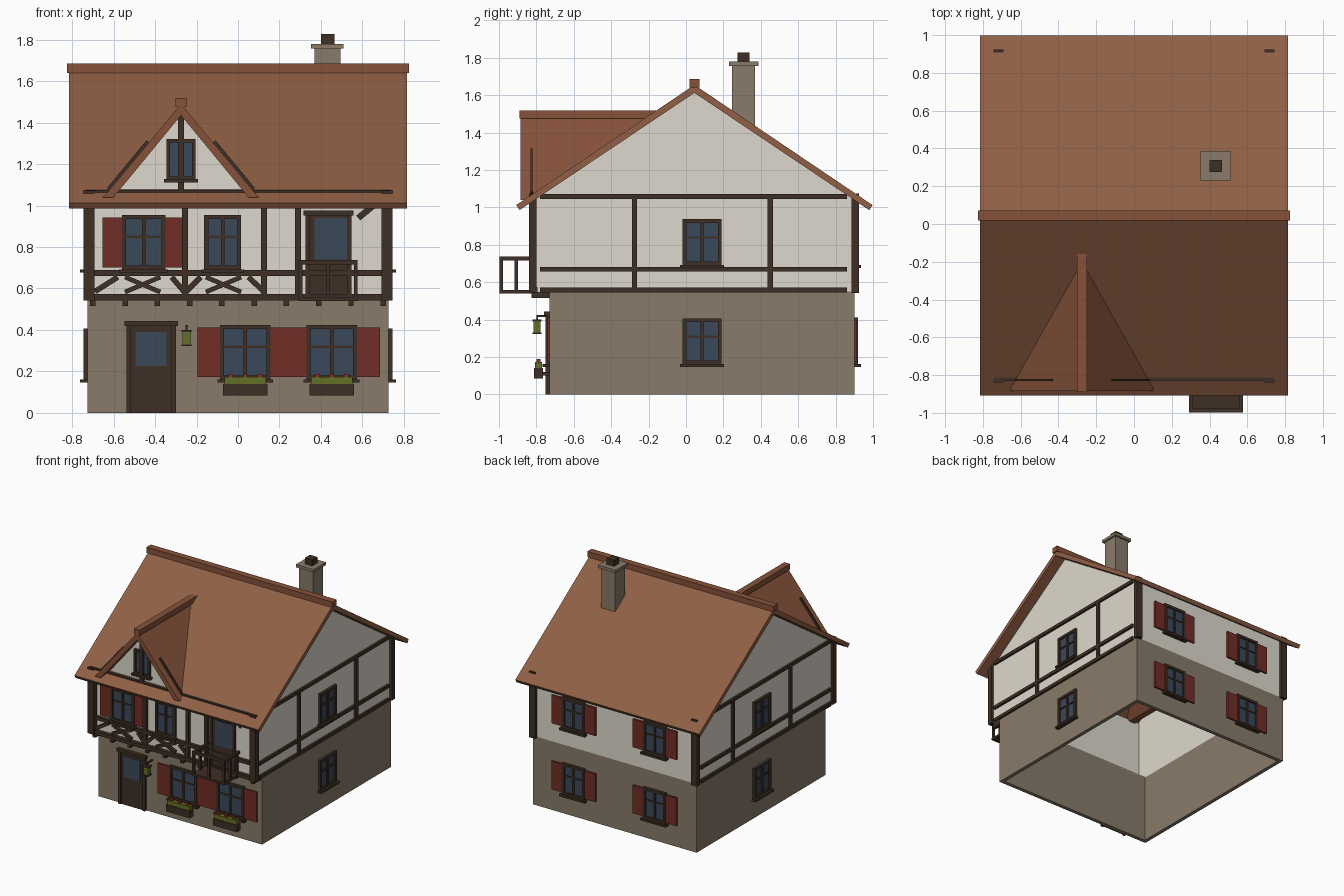
import bpy, bmesh, math
from mathutils import Vector

if "Cube" in bpy.data.objects:
    bpy.data.objects.remove(bpy.data.objects["Cube"])


def mat(name, r, g, b):
    lin = [((c / 255 + 0.055) / 1.055) ** 2.4 for c in (r, g, b)]
    m = bpy.data.materials.new(name)
    m.diffuse_color = (*lin, 1)
    m.use_nodes = True
    m.node_tree.nodes["Principled BSDF"].inputs["Base Color"].default_value = m.diffuse_color
    return m


PLASTER = mat("plaster", 222, 217, 205)
STONE = mat("stone", 136, 123, 106)
ROOF = mat("roof_tile", 144, 95, 69)
TRIM = mat("ridge_tile", 134, 82, 58)
TIMBER = mat("dark_timber", 62, 47, 37)
GLASS = mat("window_glass", 58, 72, 90)
SHUTTER = mat("shutter_red", 114, 45, 38)
GREEN = mat("leaf_green", 100, 110, 38)
FLOWER = mat("flower_red", 150, 48, 42)


def finish(name, bm, m):
    bmesh.ops.recalc_face_normals(bm, faces=bm.faces[:])
    me = bpy.data.meshes.new(name)
    bm.to_mesh(me)
    bm.free()
    me.materials.append(m)
    ob = bpy.data.objects.new(name, me)
    bpy.context.collection.objects.link(ob)
    return ob


def boxes(name, items, m):
    """One object from several (x0, x1, y0, y1, z0, z1) boxes."""
    bm = bmesh.new()
    for b in items:
        vs = bmesh.ops.create_cube(bm, size=1)["verts"]
        for v in vs:
            v.co = Vector([(b[2 * i] + b[2 * i + 1]) / 2 + v.co[i] * abs(b[2 * i + 1] - b[2 * i])
                           for i in range(3)])
    return finish(name, bm, m)


def prism(name, pts, axis, a, b, m):
    """Extrude a profile: (y, z) along x, or (x, z) along y."""
    bm = bmesh.new()
    put = (lambda p, t: (t, p[0], p[1])) if axis == "x" else (lambda p, t: (p[0], t, p[1]))
    lo = [bm.verts.new(put(p, a)) for p in pts]
    hi = [bm.verts.new(put(p, b)) for p in pts]
    bm.faces.new(lo)
    bm.faces.new(hi)
    for i in range(len(pts)):
        j = (i + 1) % len(pts)
        bm.faces.new((lo[i], lo[j], hi[j], hi[i]))
    return finish(name, bm, m)


def brace(name, p, q, w=0.026, y0=-0.822, y1=-0.795):
    p, q = Vector(p), Vector(q)
    d = (q - p).normalized() * w / 2
    n = Vector((-d.y, d.x))
    prism(name, [p + n, p - n, q - n, q + n], "y", y0, y1, TIMBER)


def on_wall(side, plane, u0, u1, d0, d1, z0, z1):
    """Box given along a wall (u), outward from it (d) and up (z)."""
    s = -1 if side in ("front", "left") else 1
    e = (plane + s * d0, plane + s * d1)
    return (u0, u1, *e, z0, z1) if side in ("front", "back") else (*e, u0, u1, z0, z1)


def window(name, side, plane, u0, u1, z0, z1, shutter=0.0, fw=0.02, cross=True):
    def w(*a):
        return on_wall(side, plane, *a)
    c, zc = (u0 + u1) / 2, z0 + (z1 - z0) * 0.6
    bars = [w(u0, u0 + fw, 0, 0.02, z0, z1), w(u1 - fw, u1, 0, 0.02, z0, z1),
            w(u0, u1, 0, 0.02, z1 - fw, z1), w(u0, u1, 0, 0.02, z0, z0 + fw),
            w(c - 0.008, c + 0.008, 0, 0.016, z0, z1),
            w(u0 - 0.013, u1 + 0.013, 0, 0.036, z0 - 0.013, z0 + 0.002)]
    if cross:
        bars.append(w(u0, u1, 0, 0.014, zc - 0.006, zc + 0.006))
    boxes(name + "_frame", bars, TIMBER)
    boxes(name + "_glass", [w(u0, u1, 0, 0.007, z0, z1)], GLASS)
    if shutter:
        boxes(name + "_shutters", [w(u0 - shutter, u0, 0, 0.014, z0 + 0.012, z1 - 0.012),
                                   w(u1, u1 + shutter, 0, 0.014, z0 + 0.012, z1 - 0.012)], SHUTTER)


def door(name, plane, u0, u1, z0, z1, g):
    def w(*a):
        return on_wall("front", plane, *a)
    boxes(name, [w(u0, u1, 0, 0.012, z0, z1), w(u0, u0 + 0.022, 0, 0.022, z0, z1),
                 w(u1 - 0.022, u1, 0, 0.022, z0, z1),
                 w(u0 - 0.01, u1 + 0.01, 0, 0.03, z1 - 0.01, z1 + 0.013)], TIMBER)
    boxes(name + "_glass", [w(g[0], g[1], 0.01, 0.016, g[2], g[3])], GLASS)


# Hollow walls, open underneath
X, T = 0.725, 0.03
boxes("ground_floor_walls", [(-X, X, -0.73, -0.70, 0, 0.55), (-X, X, 0.87, 0.90, 0, 0.55),
                             (-X, -X + T, -0.70, 0.87, 0, 0.55), (X - T, X, -0.70, 0.87, 0, 0.55)], STONE)
boxes("upper_floor_walls", [(-X, X, -0.80, -0.77, 0.55, 1.055), (-X, X, 0.87, 0.90, 0.55, 1.05),
                            (-X, X, -0.80, -0.70, 0.545, 0.556)], PLASTER)
for s, n in ((-1, "left"), (1, "right")):
    prism(n + "_gable_wall", [(-0.80, 0.55), (0.90, 0.55), (0.90, 1.05), (0.045, 1.62), (-0.80, 1.055)],
          "x", s * X, s * (X - T), PLASTER)

# Main roof, ridge and chimney
prism("main_roof", [(-0.908, 1.012), (0.045, 1.655), (0.998, 1.012), (0.98, 0.985),
                    (0.045, 1.612), (-0.89, 0.985)], "x", -0.815, 0.815, ROOF)
boxes("ridge_cap", [(-0.825, 0.825, 0.018, 0.072, 1.64, 1.685)], TRIM)
boxes("chimney", [(0.37, 0.495, 0.245, 0.37, 1.38, 1.76), (0.353, 0.51, 0.23, 0.387, 1.757, 1.78)], STONE)
boxes("chimney_flue", [(0.4, 0.465, 0.275, 0.34, 1.78, 1.828)], TIMBER)

# Dormer
D = -0.275
prism("dormer_roof", [(D - 0.375, 1.04), (D, 1.49), (D + 0.375, 1.04), (D + 0.325, 1.04),
                      (D, 1.435), (D - 0.325, 1.04)], "y", -0.885, -0.18, TRIM)
boxes("dormer_ridge_cap", [(D - 0.026, D + 0.026, -0.89, -0.16, 1.475, 1.518)], TRIM)
prism("dormer_wall", [(D - 0.32, 1.05), (D + 0.32, 1.05), (D, 1.44)], "y", -0.81, -0.78, PLASTER)
boxes("dormer_post", [(D - 0.015, D + 0.015, -0.835, -0.81, 1.07, 1.45)], TIMBER)
window("dormer_window", "front", -0.81, D - 0.07, D + 0.07, 1.125, 1.32, fw=0.016, cross=False)
boxes("dormer_mullion", [(D - 0.015, D + 0.015, -0.836, -0.81, 1.12, 1.32)], TIMBER)
for s, n in ((-1, "left"), (1, "right")):
    brace("dormer_rafter_" + n, (D + s * 0.345, 1.075), (D + s * 0.155, 1.305), 0.03, -0.832, -0.82)

# Front timber frame
boxes("front_beams", [(-0.745, 0.745, -0.83, -0.795, 0.543, 0.573),
                      (-0.72, 0.72, -0.825, -0.795, 0.66, 0.688),
                      (-0.735, 0.735, -0.832, -0.80, 1.04, 1.076)], TIMBER)
boxes("front_posts", [(x - 0.015, x + 0.015, -0.825, -0.795, 0.56, 1.05) for x in (-0.255, 0.125, 0.29)], TIMBER)
boxes("corner_posts", [(s * 0.692, s * 0.745, *y, 0.543, 1.073)
                       for s in (-1, 1) for y in ((-0.84, -0.80), (0.885, 0.925))], TIMBER)
boxes("joist_ends", [(-0.70 + i * 0.1556 - 0.013, -0.70 + i * 0.1556 + 0.013, -0.825, -0.72, 0.515, 0.545)
                     for i in range(10)], TIMBER)
for c in (-0.46, -0.07):
    brace("cross_brace_a", (c - 0.085, 0.583), (c + 0.085, 0.655), 0.022)
    brace("cross_brace_b", (c - 0.085, 0.655), (c + 0.085, 0.583), 0.022)
brace("left_brace", (-0.69, 0.585), (-0.58, 0.655))
brace("left_bay_brace", (-0.32, 0.655), (-0.26, 0.585))
brace("second_bay_brace", (-0.25, 0.585), (-0.18, 0.655))
brace("right_brace", (0.05, 0.655), (0.125, 0.585))
brace("upper_right_brace", (0.58, 0.94), (0.665, 1.01), 0.03)

# Side timber frames and windows
for s, n in ((-1, "left"), (1, "right")):
    xs = (s * 0.715, s * 0.742)
    boxes(n + "_side_beams", [(*xs, -0.78, 0.86, z, z + 0.026) for z in (0.545, 0.656, 1.045)], TIMBER)
    boxes(n + "_side_posts", [(*xs, y - 0.014, y + 0.014, 0.55, 1.06) for y in (-0.275, 0.45)], TIMBER)
    for z, f in ((0.16, "lower"), (0.69, "upper")):
        window(n + "_" + f + "_window", n, s * X, -0.018, 0.19, z, z + 0.247)

# Back windows
for x in (-0.36, 0.36):
    for z, f in ((0.16, "lower"), (0.69, "upper")):
        window("back_" + f + "_window", "back", 0.90, x - 0.1, x + 0.1, z, z + 0.25, 0.095)

# Front windows and doors
window("front_upper_left_window", "front", -0.80, -0.56, -0.35, 0.69, 0.955, 0.093)
window("front_upper_middle_window", "front", -0.80, -0.163, 0.015, 0.69, 0.955)
for i, x in enumerate((0.035, 0.452)):
    window("front_lower_window", "front", -0.73, x - 0.122, x + 0.122, 0.16, 0.425, 0.11 if i else 0.108)
    # Flower boxes
    boxes("flower_box", [(x - 0.107, x + 0.107, -0.812, -0.765, 0.085, 0.14),
                         (x - 0.06, x - 0.045, -0.77, -0.73, 0.10, 0.12),
                         (x + 0.045, x + 0.06, -0.77, -0.73, 0.10, 0.12)], TIMBER)
    boxes("flower_leaves", [(x - 0.1, x + 0.1, -0.806, -0.77, 0.135, 0.174)], GREEN)
    boxes("flowers", [(x + d - 0.011, x + d + 0.011, -0.8, -0.778, 0.168, 0.188)
                      for d in (-0.07, 0, 0.07)], FLOWER)
door("front_door", -0.73, -0.537, -0.30, 0, 0.43, (-0.495, -0.345, 0.225, 0.39))
door("balcony_door", -0.805, 0.325, 0.548, 0.56, 0.962, (0.37, 0.53, 0.74, 0.94))

# Balcony
bx0, bx1 = 0.292, 0.577
parts = [(bx0, bx1, -0.998, -0.80, 0.54, 0.558), (bx0, bx1, -0.998, -0.978, 0.715, 0.737)]
parts += [(x, x + 0.018, -0.998, -0.80, 0.715, 0.737) for x in (bx0, bx1 - 0.018)]
parts += [(x, x + 0.018, y, y + 0.018, 0.55, 0.72) for x in (bx0, bx1 - 0.018) for y in (-0.997, -0.917, -0.835)]
parts.append((0.426, 0.444, -0.997, -0.979, 0.55, 0.72))
boxes("balcony", parts, TIMBER)

# Lantern on its bracket
L = -0.248
boxes("lantern_frame", [(L - 0.006, L + 0.006, -0.80, -0.73, 0.414, 0.424),
                        (L - 0.004, L + 0.004, -0.80, -0.792, 0.39, 0.42),
                        (L - 0.024, L + 0.024, -0.82, -0.772, 0.39, 0.4),
                        (L - 0.024, L + 0.024, -0.82, -0.772, 0.322, 0.33)], TIMBER)
boxes("lantern_glass", [(L - 0.019, L + 0.019, -0.815, -0.777, 0.328, 0.392)], GREEN)
